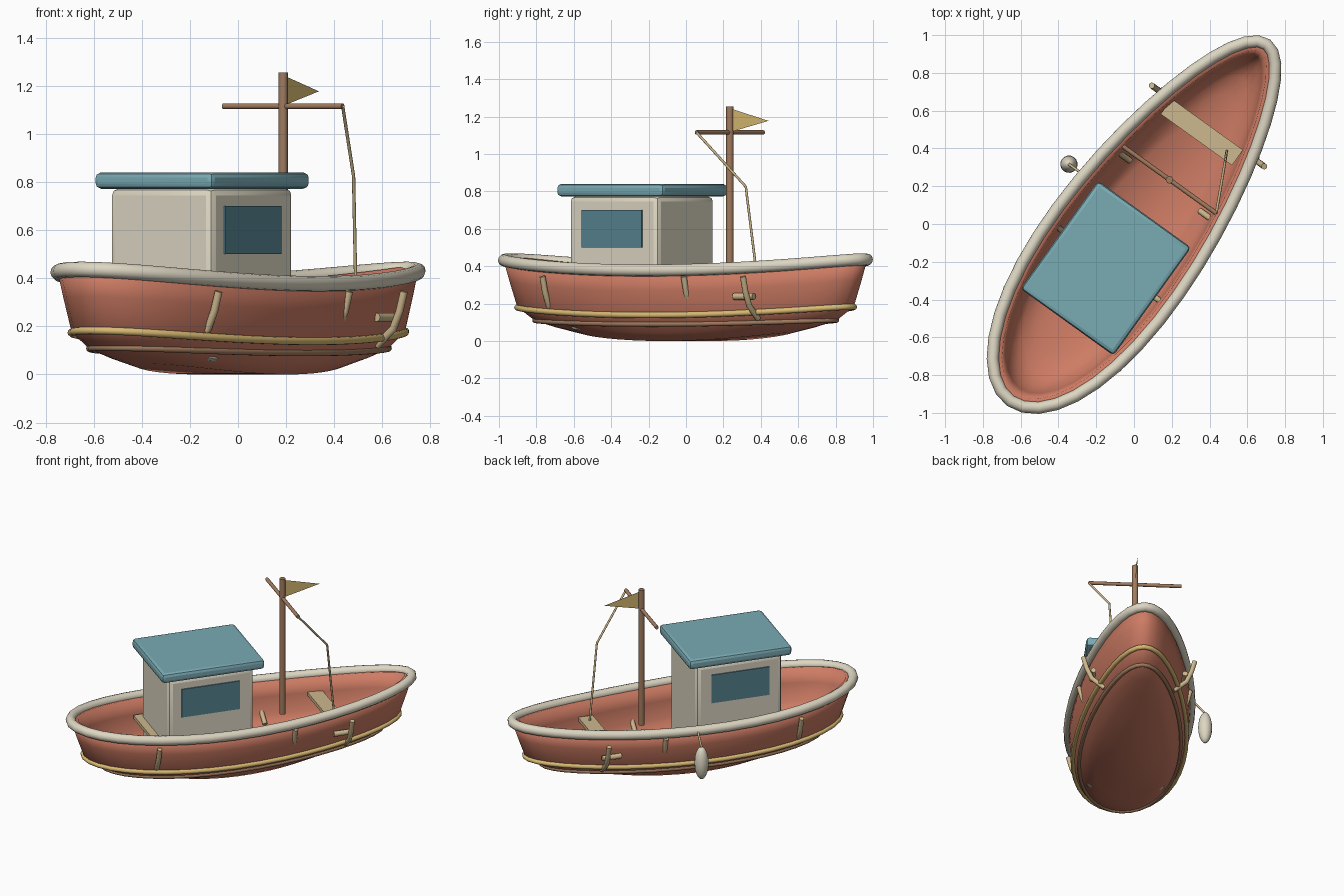
import bpy, bmesh, math
from mathutils import Matrix, Vector

if "Cube" in bpy.data.objects:
    bpy.data.objects.remove(bpy.data.objects["Cube"])

# Boat is built with the bow on +y, then turned to its heading
HEADING = (Matrix.Rotation(math.radians(-35.7), 4, 'Z')
           @ Matrix.Translation((0.0155, 0, 0)))
SEGMENTS = 40


def material(name, r, g, b):
    def lin(c):
        c /= 255
        return c / 12.92 if c < 0.04 else ((c + 0.055) / 1.055) ** 2.4
    m = bpy.data.materials.new(name)
    col = (lin(r), lin(g), lin(b), 1)
    m.diffuse_color = col
    m.use_nodes = True
    m.node_tree.nodes["Principled BSDF"].inputs["Base Color"].default_value = col
    return m


coral = material("coral paint", 206, 124, 100)
cream = material("cream paint", 221, 214, 194)
teal = material("teal roof", 122, 171, 180)
glass = material("window glass", 87, 131, 145)
gold = material("gold trim", 217, 186, 115)
wood = material("brown wood", 161, 123, 94)
tan = material("tan wood", 205, 184, 141)


def finish(obj, mat, angle):
    obj.data.materials.append(mat)
    obj.matrix_world = HEADING @ obj.matrix_world
    bpy.ops.object.select_all(action='DESELECT')
    obj.select_set(True)
    bpy.context.view_layer.objects.active = obj
    if obj.type == 'CURVE':
        bpy.ops.object.convert(target='MESH')
    bpy.ops.object.shade_smooth_by_angle(angle=math.radians(angle))
    return bpy.context.object


def from_bmesh(name, bm, mat, angle=40):
    bmesh.ops.recalc_face_normals(bm, faces=bm.faces)
    me = bpy.data.meshes.new(name)
    bm.to_mesh(me)
    bm.free()
    obj = bpy.data.objects.new(name, me)
    bpy.context.collection.objects.link(obj)
    return finish(obj, mat, angle)


def tube(name, points, radius, mat, closed=False):
    cu = bpy.data.curves.new(name, 'CURVE')
    cu.dimensions = '3D'
    cu.bevel_depth = radius
    cu.bevel_resolution = 4
    cu.use_fill_caps = not closed
    sp = cu.splines.new('POLY')
    sp.points.add(len(points) - 1)
    for p, co in zip(sp.points, points):
        p.co = (*co, 1)
    sp.use_cyclic_u = closed
    obj = bpy.data.objects.new(name, cu)
    bpy.context.collection.objects.link(obj)
    return finish(obj, mat, 50)


def box(name, centre, size, mat, bevel=0.0):
    bm = bmesh.new()
    bmesh.ops.create_cube(bm, size=1)
    bmesh.ops.scale(bm, vec=size, verts=bm.verts)
    bmesh.ops.translate(bm, vec=centre, verts=bm.verts)
    if bevel:
        bmesh.ops.bevel(bm, geom=bm.edges[:], offset=bevel, segments=2,
                        profile=0.5, affect='EDGES')
    return from_bmesh(name, bm, mat, 20)


def outline(scale, height, sheer):
    """Egg-shaped plan, fuller at the stern, rising toward both ends."""
    ring = []
    for i in range(SEGMENTS):
        a = 2 * math.pi * i / SEGMENTS
        c, s = math.cos(a), math.sin(a)
        ring.append(Vector((0.387 * s * (1 - 0.2 * c) * scale,
                            0.02 + 1.162 * c * scale,
                            height + sheer * c * c)))
    return ring


# Hull shell, lofted through stacked outlines
bm = bmesh.new()
levels = [(1.0, 0.37, 0.06), (0.97, 0.27, 0.055), (0.927, 0.14, 0.045),
          (0.83, 0.088, 0.022), (0.72, 0.045, 0.032), (0.58, 0, 0.045)]
rings = [[bm.verts.new(p) for p in outline(*lv)] for lv in levels]
for upper, lower in zip(rings, rings[1:]):
    for i in range(SEGMENTS):
        j = (i + 1) % SEGMENTS
        bm.faces.new((upper[i], upper[j], lower[j], lower[i]))
# Rockered bottom, closed with strips running across the boat
base = rings[-1]
half = SEGMENTS // 2
bm.faces.new((base[0], base[1], base[-1]))
bm.faces.new((base[half - 1], base[half], base[half + 1]))
for i in range(1, half - 1):
    bm.faces.new((base[i], base[i + 1], base[-i - 1], base[-i]))
hull = from_bmesh("hull", bm, coral)
# The open shell is thickened toward its inside
up = hull.data.polygons[-1].normal.z > 0
shell = hull.modifiers.new("thickness", 'SOLIDIFY')
shell.thickness = 0.05
shell.offset = 1 if up else -1

# Rim and rubbing strips
tube("rim", outline(1, 0.377, 0.06), 0.032, cream, True)
tube("gold_strip", outline(0.928, 0.138, 0.045), 0.016, gold, True)
tube("brown_strip", outline(0.831, 0.09, 0.022), 0.014, wood, True)

# Cabin, roof and side windows
box("cabin", (0, -0.28, 0.415), (0.524, 0.588, 0.72), cream, 0.03)
box("roof", (0, -0.277, 0.806), (0.606, 0.704, 0.068), teal, 0.022)
for side, label in ((1, "right"), (-1, "left")):
    box(label + "_window", (side * 0.265, -0.286, 0.6), (0.009, 0.397, 0.2), glass)

# Benches
box("front_bench", (-0.008, 0.605, 0.285), (0.465, 0.1, 0.025), tan)
box("rear_bench", (0, -0.57, 0.285), (0.56, 0.11, 0.025), tan)

# Mast, yard, flag and stay
tube("mast", [(0, 0.3, 0.29), (0, 0.3, 1.255)], 0.02, wood)
tube("yard", [(-0.305, 0.3, 1.115), (0.305, 0.3, 1.115)], 0.012, wood)
bm = bmesh.new()
bm.faces.new([bm.verts.new(p) for p in
              ((0, 0.315, 1.24), (0, 0.555, 1.177), (0, 0.315, 1.12))])
from_bmesh("flag", bm, gold)
tube("stay", [(0.305, 0.3, 1.115), (0.188, 0.54, 0.825), (0.158, 0.6, 0.29)],
     0.007, tan)

# Ribs and side cleats, mirrored across the boat
for side, label in ((1, "right"), (-1, "left")):
    for n, y in enumerate((-0.67, -0.25, 0.26, 0.65)):
        path = [(0.367, 0.345), (0.345, 0.265), (0.312, 0.19), (0.228, 0.12)]
        tube(f"{label}_rib_{n + 1}", [(side * x, y, z) for x, z in path], 0.016, tan)
    tube(label + "_cleat", [(side * 0.302, 0.545, 0.238), (side * 0.302, 0.675, 0.238)],
         0.018, tan)

# Fender hanging on the left side
bm = bmesh.new()
bmesh.ops.create_uvsphere(bm, u_segments=16, v_segments=10, radius=1)
bmesh.ops.scale(bm, vec=(0.046, 0.046, 0.115), verts=bm.verts)
bmesh.ops.translate(bm, vec=(-0.48, 0.056, 0.19), verts=bm.verts)
from_bmesh("fender", bm, cream)
tube("fender_rope", [(-0.4, 0.056, 0.39), (-0.48, 0.056, 0.3)], 0.007, tan)
